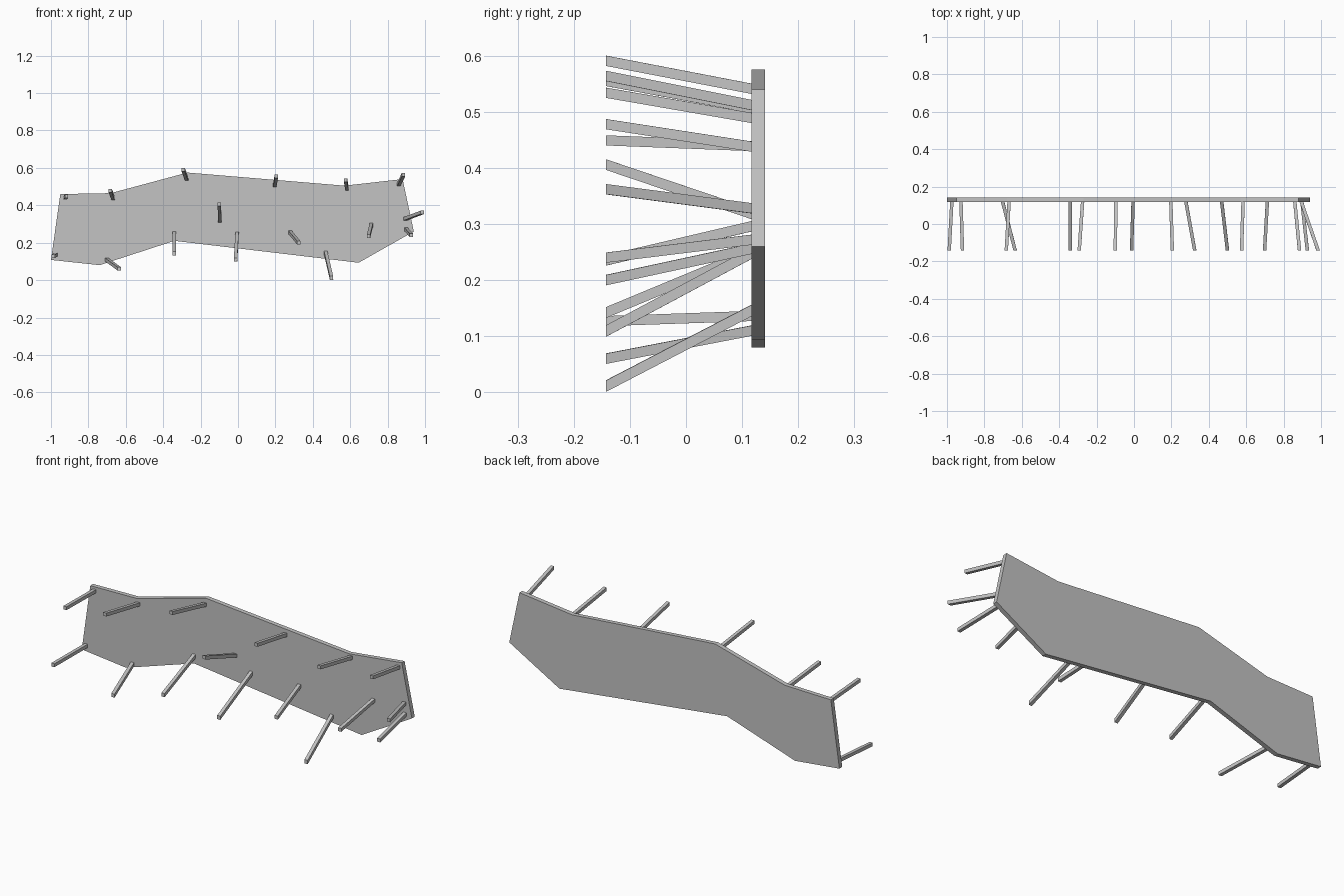
import bpy
import bmesh
from mathutils import Vector

default = bpy.data.objects.get("Cube")
if default:
    bpy.data.objects.remove(default, do_unlink=True)

grey = bpy.data.materials.new("plain_grey")
grey.use_nodes = True
colour = (0.55, 0.55, 0.55, 1)
grey.diffuse_color = colour
grey.node_tree.nodes["Principled BSDF"].inputs["Base Color"].default_value = colour

BACK, FACE, TIP = 0.141, 0.117, -0.143
HALF = 0.009


def loft(name, front, back):
    """Solid joining two matching outlines."""
    bm = bmesh.new()
    a = [bm.verts.new(p) for p in front]
    b = [bm.verts.new(p) for p in back]
    bm.faces.new(a)
    bm.faces.new(b[::-1])
    n = len(a)
    for i in range(n):
        j = (i + 1) % n
        bm.faces.new((a[j], a[i], b[i], b[j]))
    bmesh.ops.recalc_face_normals(bm, faces=bm.faces)
    mesh = bpy.data.meshes.new(name)
    bm.to_mesh(mesh)
    bm.free()
    mesh.materials.append(grey)
    obj = bpy.data.objects.new(name, mesh)
    bpy.context.collection.objects.link(obj)


# Flat irregular backing panel
outline = [(-0.95, 0.46), (-0.68, 0.465), (-0.27, 0.575), (0.57, 0.505),
           (0.88, 0.54), (0.94, 0.26), (0.645, 0.093), (-0.34, 0.21),
           (-0.74, 0.08), (-1.0, 0.108)]
loft("backing_panel", [(x, FACE, z) for x, z in outline],
     [(x, BACK, z) for x, z in outline])


def peg(name, base_x, base_z, tip_x, tip_z):
    """Square bar leaning from the panel, trimmed flush at both ends."""
    base = Vector((base_x, FACE, base_z))
    tip = Vector((tip_x, TIP, tip_z))
    axis = (tip - base).normalized()
    turn = Vector((0, -1, 0)).rotation_difference(axis)
    section = []
    for sx, sz in ((-1, -1), (1, -1), (1, 1), (-1, 1)):
        p = turn @ Vector((sx * HALF, 0, sz * HALF))
        section.append(p - axis * (p.y / axis.y))
    loft(name, [tip + p for p in section], [base + p for p in section])


# Pegs: base x, base z, tip x, tip z
pegs = [
    (-0.275, 0.541, -0.293, 0.591), (0.86, 0.512, 0.885, 0.564),
    (0.197, 0.507, 0.205, 0.555), (0.583, 0.489, 0.575, 0.534),
    (-0.668, 0.438, -0.683, 0.478), (-0.925, 0.439, -0.917, 0.449),
    (-0.097, 0.318, -0.1, 0.406), (0.895, 0.328, 0.985, 0.362),
    (-0.34, 0.25, -0.34, 0.142), (-0.005, 0.248, -0.013, 0.109),
    (0.278, 0.256, 0.325, 0.2), (0.713, 0.296, 0.698, 0.235),
    (0.898, 0.272, 0.927, 0.24), (-0.702, 0.11, -0.635, 0.06),
    (0.469, 0.146, 0.5, 0.011), (-0.974, 0.136, -0.988, 0.127),
]
for i, spec in enumerate(pegs, 1):
    peg(f"peg_{i}", *spec)
